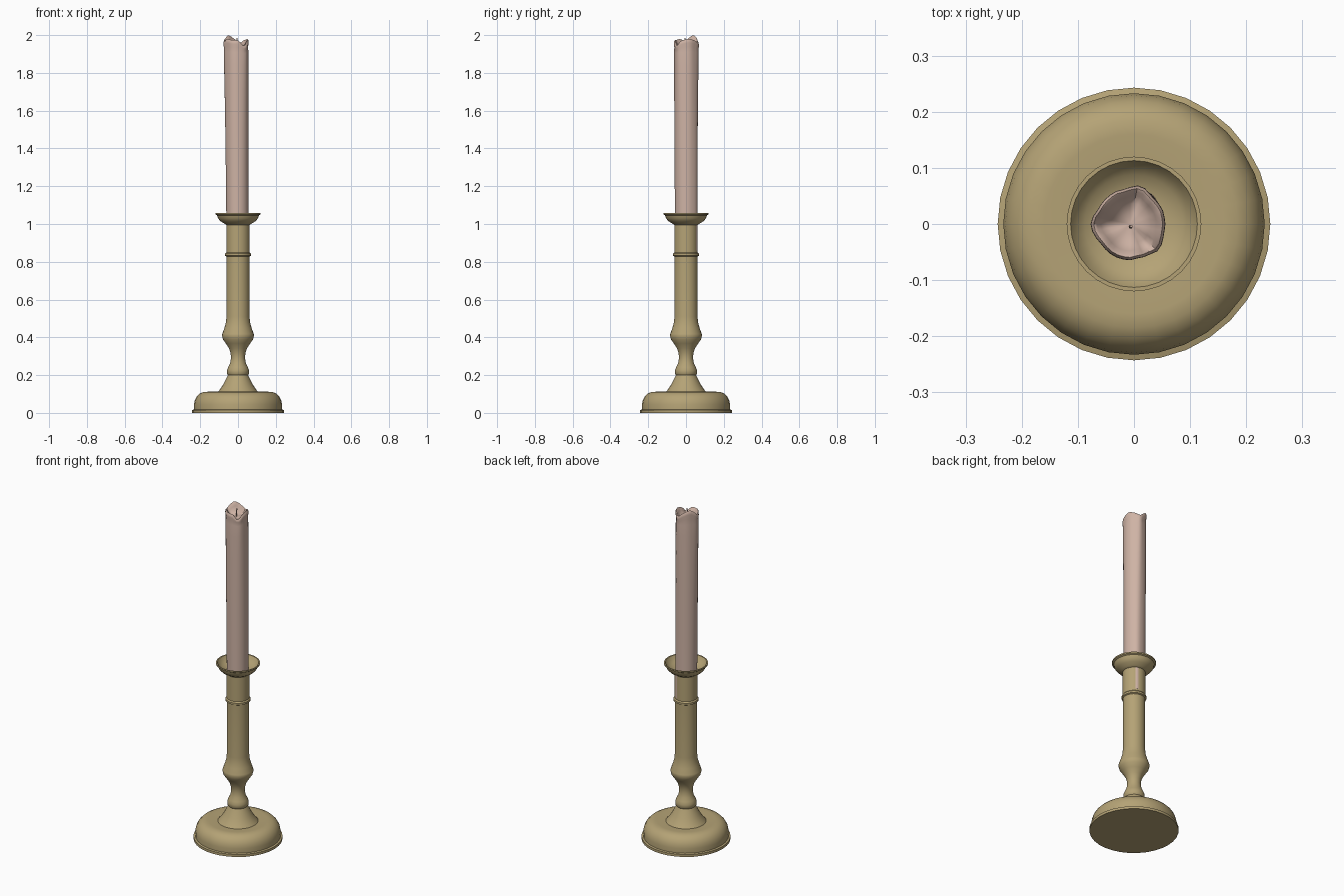
import bpy, bmesh, math, random
from mathutils import Vector

if "Cube" in bpy.data.objects:
    bpy.data.objects.remove(bpy.data.objects["Cube"])

random.seed(4)


def material(name, rgb):
    m = bpy.data.materials.new(name)
    m.diffuse_color = (*rgb, 1)
    m.use_nodes = True
    m.node_tree.nodes["Principled BSDF"].inputs["Base Color"].default_value = m.diffuse_color
    return m


brass = material("brass", (0.46, 0.365, 0.18))
wax = material("pink wax", (0.62, 0.45, 0.375))


def loft(name, rings, mat, angle):
    """Skin a list of equal-length point rings and cap both ends."""
    bm = bmesh.new()
    vs = [[bm.verts.new(p) for p in ring] for ring in rings]
    n = len(vs[0])
    for a, b in zip(vs, vs[1:]):
        for i in range(n):
            j = (i + 1) % n
            bm.faces.new((a[i], a[j], b[j], b[i]))
    bm.faces.new(vs[0][::-1])
    bm.faces.new(vs[-1])
    bmesh.ops.recalc_face_normals(bm, faces=bm.faces)
    me = bpy.data.meshes.new(name)
    bm.to_mesh(me)
    bm.free()
    me.materials.append(mat)
    ob = bpy.data.objects.new(name, me)
    bpy.context.collection.objects.link(ob)
    bpy.ops.object.select_all(action='DESELECT')
    ob.select_set(True)
    bpy.context.view_layer.objects.active = ob
    bpy.ops.object.shade_smooth_by_angle(angle=math.radians(angle))
    return ob


def turned(name, profile, sides=32):
    rings = [[(r * math.cos(math.tau * i / sides), r * math.sin(math.tau * i / sides), z)
              for i in range(sides)] for r, z in profile]
    return loft(name, rings, brass, 40)


# Round domed foot with a thin flange
turned("foot", [(0.243, 0), (0.243, 0.015), (0.233, 0.018), (0.233, 0.045), (0.229, 0.066),
                (0.219, 0.086), (0.204, 0.101), (0.185, 0.11), (0.16, 0.112), (0.11, 0.107)])

# Turned stem: cone, collar, waist, knop, column and ring
turned("stem", [(0.112, 0.105), (0.098, 0.121), (0.077, 0.152), (0.056, 0.194), (0.053, 0.2),
                (0.058, 0.207), (0.058, 0.226), (0.052, 0.242), (0.042, 0.262), (0.037, 0.29),
                (0.039, 0.315), (0.048, 0.342), (0.065, 0.368), (0.08, 0.39), (0.085, 0.41),
                (0.083, 0.418), (0.072, 0.45), (0.064, 0.478), (0.061, 0.51), (0.061, 0.828),
                (0.068, 0.832), (0.068, 0.843), (0.062, 0.85), (0.062, 1.0)])

# Drip cup around the socket
turned("drip_cup", [(0.062, 0.995), (0.072, 1.002), (0.092, 1.014), (0.106, 1.03), (0.111, 1.046),
                    (0.12, 1.051), (0.12, 1.059), (0.113, 1.059), (0.104, 1.043), (0.088, 1.028),
                    (0.063, 1.018), (0.05, 1.016)])

# Candle: slightly leaning, faintly ridged shaft with a melted rim and hollow top
N = 32
jitter = [random.uniform(-0.0012, 0.0012) for _ in range(N)]


def bump(t, centre, width):
    d = (t - math.radians(centre) + math.pi) % math.tau - math.pi
    return math.exp(-(d / math.radians(width)) ** 2)


def rim_height(t):
    return (1.972 + 0.026 * bump(t, 138, 32) + 0.006 * bump(t, 215, 22) + 0.008 * bump(t, 15, 20)
            - 0.03 * bump(t, 308, 18) - 0.016 * bump(t, 75, 15) - 0.012 * bump(t, 185, 12))


def candle_ring(z, scale=1.0, rise=0.0):
    pts = []
    f = max(0, min(1, (z - 1.0) / 0.95))
    for i in range(N):
        t = math.tau * i / N
        r = 0.0585 + 0.0045 * f + jitter[i] * f
        # wax runs down the side
        r += 0.006 * f ** 3 * (bump(t, 182, 16) + bump(t, 75, 13) + bump(t, 320, 12))
        # the shaft bulges through the socket on one side
        r += 0.006 * bump(t, 62, 18) * (1 - f)
        r *= scale
        top = rim_height(t) - 1.972
        pts.append((-0.003 - 0.004 * f + r * math.cos(t), r * math.sin(t), z + top * rise))
    return pts


loft("candle", [candle_ring(0.86), candle_ring(1.0), candle_ring(1.25), candle_ring(1.5),
                candle_ring(1.7), candle_ring(1.84), candle_ring(1.91, 0.99, 0.2),
                candle_ring(1.935, 0.97, 0.6), candle_ring(1.953, 1.01, 0.9),
                candle_ring(1.966, 1.0, 1), candle_ring(1.973, 0.93, 1),
                candle_ring(1.97, 0.85, 1), candle_ring(1.956, 0.75, 0.8),
                candle_ring(1.944, 0.55, 0.4), candle_ring(1.939, 0.3, 0.1),
                candle_ring(1.938, 0.06, 0)], wax, 50)

# Thin wick standing in the hollow
axis = [(Vector((-0.006, -0.005, 1.93)), 0.0035), (Vector((-0.006, -0.005, 1.962)), 0.0035),
        (Vector((-0.005, -0.004, 1.985)), 0.0025)]
loft("wick", [[c + Vector((r * math.cos(k * math.tau / 8), r * math.sin(k * math.tau / 8), 0))
               for k in range(8)] for c, r in axis], wax, 40)
